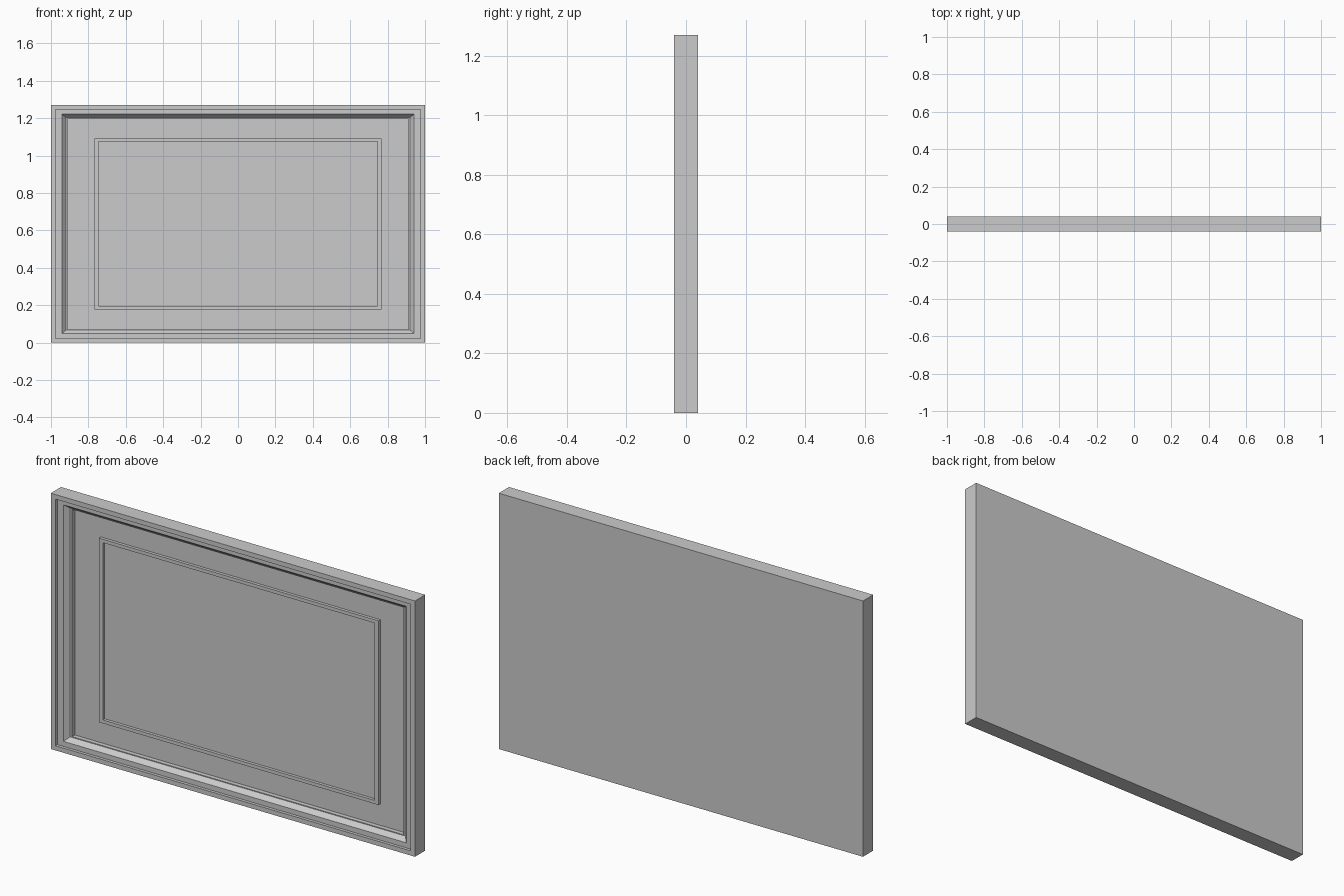
import bpy, bmesh

if "Cube" in bpy.data.objects:
    bpy.data.objects.remove(bpy.data.objects["Cube"])

HX, HZ, FRONT, BACK = 1.0, 0.635, -0.04, 0.04


def nested_rings(name, rings, closed=False, caps=()):
    """Mitred moulding from rectangles given as (half width, half height, y)."""
    bm = bmesh.new()
    loops = []
    for hx, hz, y in rings:
        loops.append([bm.verts.new((sx * hx, y, HZ + sz * hz))
                      for sx, sz in ((-1, -1), (1, -1), (1, 1), (-1, 1))])
    pairs = list(zip(loops, loops[1:]))
    if closed:
        pairs.append((loops[-1], loops[0]))
    for a, b in pairs:
        for i in range(4):
            j = (i + 1) % 4
            bm.faces.new((a[i], a[j], b[j], b[i]))
    for c in caps:
        bm.faces.new(loops[c])
    bmesh.ops.recalc_face_normals(bm, faces=bm.faces)
    mesh = bpy.data.meshes.new(name)
    bm.to_mesh(mesh)
    bm.free()
    obj = bpy.data.objects.new(name, mesh)
    bpy.context.collection.objects.link(obj)
    return obj


def inset(dx, dz, depth):
    return (HX - dx, HZ - dz, FRONT + depth)


# Outer frame with stepped and bevelled moulding, recessed panel and flat back
nested_rings("picture_frame", [
    (HX, HZ, BACK),
    inset(0, 0, 0),
    inset(0.025, 0.023, 0),
    inset(0.025, 0.023, 0.015),
    inset(0.058, 0.048, 0.015),
    inset(0.08, 0.067, 0.038),
    inset(0.09, 0.071, 0.038),
    inset(0.09, 0.071, 0.06),
], caps=(0, -1))

# Raised rectangular trim on the panel
base, face = FRONT + 0.06, FRONT + 0.045
nested_rings("inner_trim", [
    (0.768, 0.457, base),
    (0.768, 0.457, face),
    (0.746, 0.44, face),
    (0.746, 0.44, base),
])
